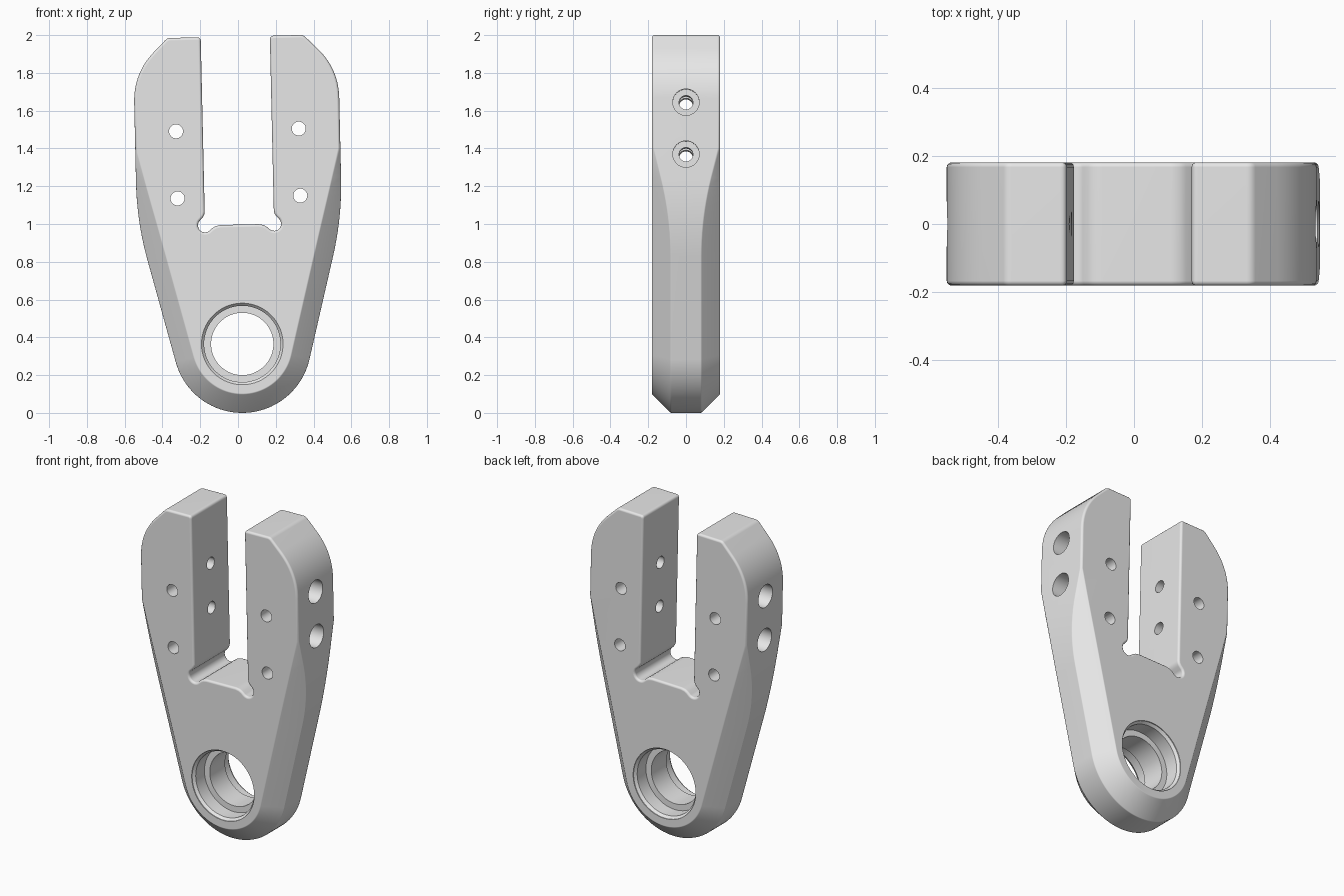
import bpy, bmesh
from math import sin, cos, pi, radians
from mathutils import Matrix, Vector

old = bpy.data.objects.get("Cube")
if old:
    bpy.data.objects.remove(old, do_unlink=True)

# Main dimensions, measured from the centre of the lower bore
R = 0.365            # lower lug radius
HALF_W = 0.543       # half width of the fork
TOP = 1.628          # height of the fork tips
SLOT = 0.183         # half width of the slot
FLOOR = 0.632        # slot floor
HALF_T = 0.181       # half thickness
CHAMFER = 0.09
ROUND = 0.014        # small edge rounding
TAPER = radians(14.2)
PLACE = Matrix.Translation((0.0225, 0, R)) @ Matrix.Rotation(radians(-1.3), 4, 'Y')


def rounded(prev, corner, nxt, length, steps):
    """Curved replacement for a corner."""
    p, c, n = Vector(prev), Vector(corner), Vector(nxt)
    a = c + (p - c).normalized() * length
    b = c + (n - c).normalized() * length
    ts = [i / steps for i in range(steps + 1)]
    return [a * (1 - t) ** 2 + c * 2 * t * (1 - t) + b * t * t for t in ts]


def half_outline():
    """Right half of the outline, from the lowest point round to the slot floor."""
    low = -pi / 2
    pts = [Vector((R * cos(a), R * sin(a)))
           for a in (low + (-TAPER - low) * i / 22 for i in range(23))]
    tangent = pts[-1]
    bend = (HALF_W, (HALF_W * cos(TAPER) - R) / sin(TAPER))
    shoulder = (HALF_W, 1.445)
    tip_out, tip_in = (0.36, TOP), (SLOT, TOP)
    pts += rounded(tangent, bend, shoulder, 0.21, 10)
    pts.append(Vector((HALF_W, (HALF_W * cos(TAPER) - R + CHAMFER) / sin(TAPER))))
    pts += rounded(bend, shoulder, tip_out, 0.155, 14)
    pts += rounded(shoulder, tip_out, tip_in, 0.015, 3)
    pts += rounded(tip_out, tip_in, (SLOT, 0), 0.02, 5)
    # relief in the slot corner
    pts += [Vector(p) for p in ((SLOT, 0.705), (0.186, 0.687), (0.196, 0.671))]
    for i in range(13):
        a = radians(42 - 172 * i / 12)
        pts.append(Vector((SLOT + 0.037 * cos(a), FLOOR + 0.037 * sin(a))))
    pts += [Vector(p) for p in ((0.144, 0.617), (0.126, 0.627), (0.1, FLOOR))]
    return pts


def chamfer_depth(p):
    """Straight chamfer that runs out where the fork sides turn upright."""
    if p.y < -R * sin(TAPER):
        return CHAMFER
    s = abs(p.x) * cos(TAPER) - p.y * sin(TAPER) - R + CHAMFER
    return max(0.0, min(CHAMFER, s))


def make_object(name, bm):
    bmesh.ops.recalc_face_normals(bm, faces=bm.faces)
    me = bpy.data.meshes.new(name)
    bm.to_mesh(me)
    bm.free()
    me.transform(PLACE)
    ob = bpy.data.objects.new(name, me)
    bpy.context.collection.objects.link(ob)
    return ob


def bridge(bm, rings):
    """Skin a stack of equal rings and cap both ends."""
    n = len(rings[0])
    for a, b in zip(rings, rings[1:]):
        for i in range(n):
            j = (i + 1) % n
            bm.faces.new((a[i], a[j], b[j], b[i]))
    bm.faces.new(rings[0])
    bm.faces.new(rings[-1])


# Fork body: outline lofted through the thickness with chamfer and rounding
half = half_outline()
outline = half + [Vector((-p.x, p.y)) for p in reversed(half[1:])]
count = len(outline)
normals = []
for i, p in enumerate(outline):
    e1 = (p - outline[i - 1]).normalized()
    e2 = (outline[(i + 1) % count] - p).normalized()
    n1, n2 = Vector((e1.y, -e1.x)), Vector((e2.y, -e2.x))
    m = (n1 + n2).normalized()
    normals.append(m / max(0.5, m.dot(n1)))

bm = bmesh.new()
# each entry: rounding inset, rounding drop, chamfer share of inset and of drop
section = [(1, 0, 1, 0), (0.5, 0.13, 1, 0), (0.13, 0.5, 0, 1), (0, 1, 0, 1)]
rings = []
for side, rows in ((-1, section), (1, section[::-1])):
    for inset, drop, c_in, c_drop in rows:
        ring = []
        for p, nrm in zip(outline, normals):
            d = chamfer_depth(p)
            q = p - nrm * (inset * ROUND + c_in * d)
            y = side * (HALF_T - drop * ROUND - c_drop * d)
            ring.append(bm.verts.new((q.x, y, q.y)))
        rings.append(ring)
bridge(bm, rings)
body = make_object("fork_bracket", bm)

# Drills: stepped round cutters
bm = bmesh.new()


def drill(profile, centre, axis, sides):
    """Mirror-symmetric stepped cutter; profile runs from the outside to the middle."""
    turn = Vector((0, 0, 1)).rotation_difference(Vector(axis)).to_matrix().to_4x4()
    mat = Matrix.Translation(centre) @ turn
    steps = profile + [(r, -t) for r, t in reversed(profile)]
    stack = []
    for r, t in steps:
        angles = [2 * pi * i / sides for i in range(sides)]
        stack.append([bm.verts.new(mat @ Vector((r * cos(a), r * sin(a), t)))
                      for a in angles])
    bridge(bm, stack)


# lower bore with a seat on each face
drill([(0.216, 0.3), (0.216, HALF_T - 0.005), (0.202, HALF_T - 0.02),
       (0.202, 0.075), (0.165, 0.075)], (0, 0, 0), (0, 1, 0), 64)
# pin holes through each arm
for x in (-0.325, 0.325):
    for z in (0.778, 1.133):
        drill([(0.037, 0.3)], (x, 0, z), (0, 1, 0), 28)
# counterbored cross holes
for z in (0.993, 1.268):
    drill([(0.07, 0.7), (0.07, 0.45), (0.037, 0.45)], (0, 0, z), (1, 0, 0), 32)
cutter = make_object("hole_cutter", bm)
cutter.hide_render = True

cut = body.modifiers.new("holes", 'BOOLEAN')
cut.operation = 'DIFFERENCE'
cut.solver = 'EXACT'
cut.object = cutter
for ob in bpy.context.selected_objects:
    ob.select_set(False)
bpy.context.view_layer.objects.active = body
body.select_set(True)
bpy.ops.object.modifier_apply(modifier=cut.name)
bpy.data.objects.remove(cutter, do_unlink=True)

# Material
grey = bpy.data.materials.new("plain grey metal")
grey.use_nodes = True
colour = (0.8, 0.8, 0.8, 1)
grey.diffuse_color = colour
grey.node_tree.nodes["Principled BSDF"].inputs["Base Color"].default_value = colour
body.data.materials.clear()
body.data.materials.append(grey)

# Smooth shading with crisp hole edges
bpy.ops.object.shade_smooth_by_angle(angle=radians(35))
flat = body.modifiers.new("flat_faces", 'WEIGHTED_NORMAL')
flat.keep_sharp = True
